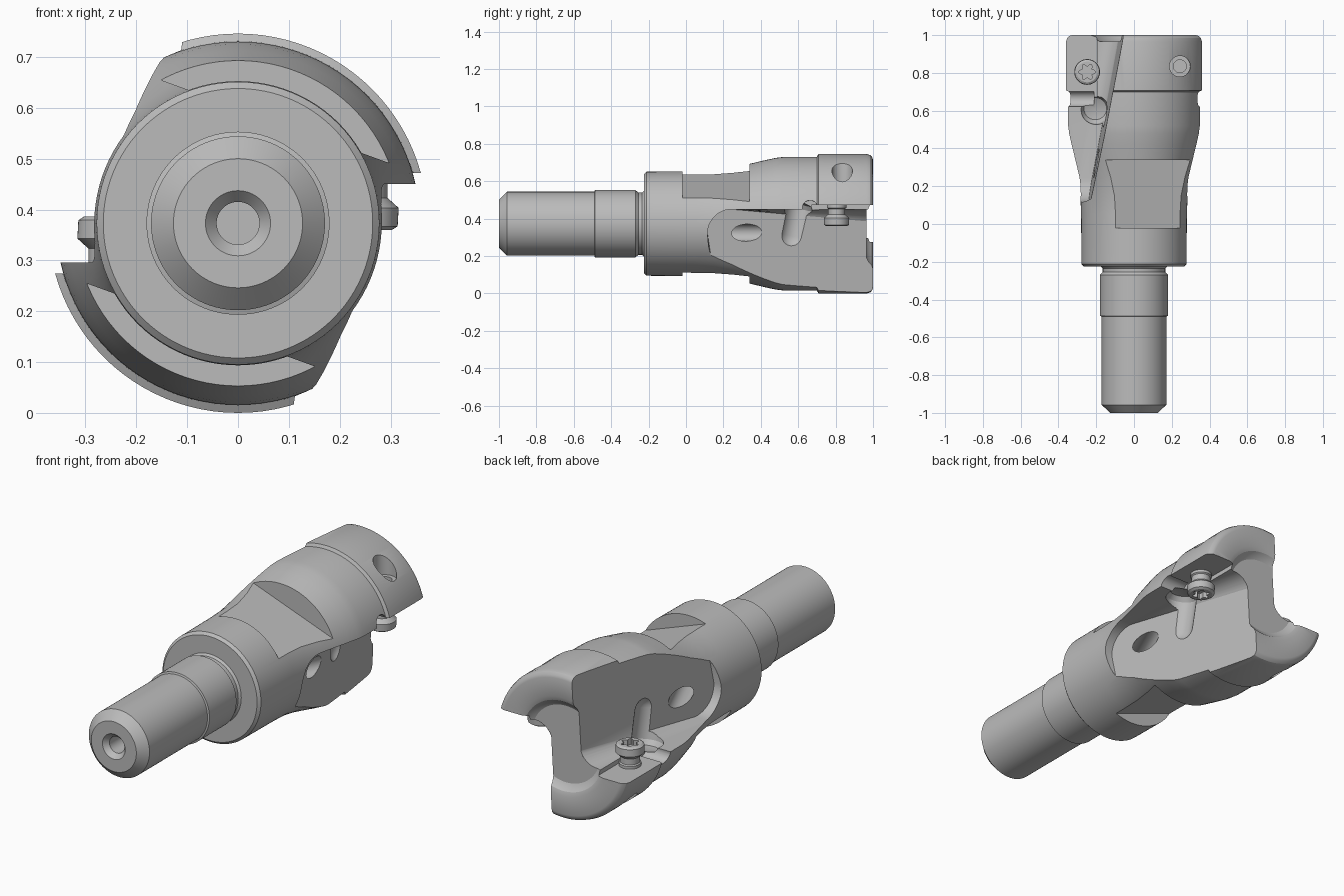
import bpy, bmesh, math
from mathutils import Matrix, Vector

if "Cube" in bpy.data.objects:
    bpy.data.objects.remove(bpy.data.objects["Cube"])

AXIS_Z = 0.373          # height of the tool axis
steel = bpy.data.materials.new("steel grey")
steel.diffuse_color = (0.5, 0.5, 0.5, 1)
steel.use_nodes = True
steel.node_tree.nodes["Principled BSDF"].inputs["Base Color"].default_value = steel.diffuse_color
HALF_TURN = Matrix.Rotation(math.pi, 4, 'Y')


def make(name, bm):
    bmesh.ops.recalc_face_normals(bm, faces=bm.faces)
    me = bpy.data.meshes.new(name)
    bm.to_mesh(me)
    bm.free()
    ob = bpy.data.objects.new(name, me)
    bpy.context.collection.objects.link(ob)
    me.materials.append(steel)
    return ob


def lathe(name, profile, axis='Y', steps=96, place=Matrix()):
    """Turn (position, radius) points about an axis; ends must have radius 0."""
    bm = bmesh.new()
    along = Vector((0, 1, 0)) if axis == 'Y' else Vector((0, 0, 1))
    vs = [bm.verts.new(along * p + Vector((r, 0, 0))) for p, r in profile]
    es = [bm.edges.new(e) for e in zip(vs, vs[1:])]
    bmesh.ops.spin(bm, geom=vs + es, cent=(0, 0, 0), axis=along,
                   angle=2 * math.pi, steps=steps, use_duplicate=False)
    bmesh.ops.remove_doubles(bm, verts=bm.verts, dist=1e-5)
    bmesh.ops.transform(bm, matrix=place, verts=bm.verts)
    return make(name, bm)


def rod(name, a, b, r, steps=40):
    a, b = Vector(a), Vector(b)
    bm = bmesh.new()
    rot = (b - a).to_track_quat('Z', 'Y').to_matrix().to_4x4()
    bmesh.ops.create_cone(bm, cap_ends=True, segments=steps, radius1=r, radius2=r,
                          depth=(b - a).length,
                          matrix=Matrix.Translation((a + b) / 2) @ rot)
    return make(name, bm)


def box(name, lo, hi, turn=Matrix()):
    bm = bmesh.new()
    lo, hi = Vector(lo), Vector(hi)
    bmesh.ops.create_cube(bm, size=1, matrix=turn @ Matrix.Translation((lo + hi) / 2)
                          @ Matrix.Diagonal((*(hi - lo), 1)))
    return make(name, bm)


def cut(target, cutter):
    """Subtract the cutter, falling back to the second solver if nothing changed."""
    cutter.hide_render = True
    bpy.context.view_layer.objects.active = target
    for solver in ('MANIFOLD', 'EXACT'):
        before = len(target.data.vertices)
        mod = target.modifiers.new("cut", 'BOOLEAN')
        mod.operation, mod.solver, mod.object = 'DIFFERENCE', solver, cutter
        bpy.ops.object.modifier_apply(modifier=mod.name)
        if len(target.data.vertices) != before:
            break


def cut_both(target, cutter):
    """Cut on one side, then on the other after half a turn about the axis."""
    cut(target, cutter)
    cutter.data.transform(HALF_TURN)
    cutter.data.update()
    cut(target, cutter)
    bpy.data.objects.remove(cutter)


# Turned body: shank, neck groove, collar, flare and cutting head
body = lathe("cutter_body", [
    (-0.6, 0), (-0.6, 0.042), (-0.975, 0.042), (-1, 0.064), (-1, 0.127),
    (-0.957, 0.171), (-0.49, 0.171), (-0.487, 0.18), (-0.27, 0.18), (-0.255, 0.166),
    (-0.235, 0.166), (-0.225, 0.176), (-0.225, 0.265), (-0.212, 0.278),
    (0.05, 0.28), (0.15, 0.284), (0.25, 0.299), (0.34, 0.32), (0.42, 0.339),
    (0.48, 0.352), (0.52, 0.357), (0.70, 0.358), (0.708, 0.373), (0.965, 0.373),
    (0.985, 0.367), (0.996, 0.355), (1, 0.342), (1, 0.25), (0.992, 0.228),
    (0.975, 0.213), (0.965, 0.195), (0.965, 0)])


# Chip flutes: rounded end, sloping floor, wide fillet towards the web
def floor_x(y, z):
    return 0.055 + 0.185 * (1 - y) + 0.06 * (0.366 + z)


R, TOP, END = 0.13, 0.077, 0.115
outline = [(1.2, -0.6), (1.2, TOP)]
outline += [(END + R - R * math.sin(t), TOP - R + R * math.cos(t))
            for t in [math.pi / 2 * i / 12 for i in range(13)]]
outline += [(END, -0.6)]
bm = bmesh.new()
inner = [bm.verts.new((floor_x(y, z), y, z)) for y, z in outline]
outer = [bm.verts.new((0.8, y, z)) for y, z in outline]
n = len(outline)
bm.faces.new(inner)
bm.faces.new(outer[::-1])
for i in range(n):
    j = (i + 1) % n
    bm.faces.new((inner[j], inner[i], outer[i], outer[j]))
rim = [bm.edges.get((inner[i], inner[i + 1])) for i in range(1, n - 1)]
bmesh.ops.bevel(bm, geom=rim, offset=0.085, segments=8, profile=0.5, affect='EDGES')
cut_both(body, make("flute_cutter", bm))

# Insert pockets with their relief notches and screwdriver grooves
cut_both(body, box("pocket_cutter", (0.197, 0.672, -0.043), (0.6, 1.2, 0.099)))
cut_both(body, rod("relief_cutter", (0.213, 0.663, 0.083), (0.61, 0.663, 0.087), 0.041, 31))
groove = [(-0.1 - 0.075 * math.cos(t), 0.075 * math.sin(t))
          for t in [math.pi / 2 * i / 8 for i in range(9)]]
lean = Matrix.Translation((0.205, 0.595, 0.03)) @ Matrix.Rotation(math.radians(-12), 4, 'X')
cut_both(body, lathe("groove_cutter", groove + [(0.05, 0.075), (0.075, 0.06), (0.09, 0)],
                     'Z', 40, lean))

# Wrench flats
cut_both(body, box("flat_cutter", (-0.5, -0.02, 0.213), (0.5, 0.34, 0.6),
                   Matrix.Rotation(math.radians(20), 4, 'Y')))

# Coolant holes opening in the flutes
cut_both(body, rod("coolant_cutter", (0.1, 0.1, -0.048), (0.32, 0.6, -0.048), 0.046))

# Stepped screw holes through the head
cut_both(body, lathe("screw_hole_cutter", [(0.16, 0), (0.16, 0.034), (0.215, 0.034),
                                           (0.215, 0.055), (0.6, 0.055), (0.6, 0)],
                     'Z', 40, Matrix.Translation((0.243, 0.835, 0))))

# Clamping screws with a six-lobed socket
screw = lathe("clamp_screw", [
    (-0.013, 0), (-0.013, 0.055), (-0.006, 0.066), (0.03, 0.068), (0.05, 0.046),
    (0.08, 0.046), (0.085, 0.052), (0.13, 0.052), (0.13, 0)],
    'Z', 48, Matrix.Translation((0.248, 0.805, 0)))
bm = bmesh.new()
star = []
for i in range(48):
    a = 2 * math.pi * i / 48
    r = 0.036 + 0.008 * math.cos(6 * a)
    star.append(bm.verts.new((0.248 + r * math.cos(a), 0.805 + r * math.sin(a), -0.05)))
face = bm.faces.new(star)
ext = bmesh.ops.extrude_face_region(bm, geom=[face])["geom"]
bmesh.ops.translate(bm, vec=(0, 0, 0.067),
                    verts=[v for v in ext if isinstance(v, bmesh.types.BMVert)])
if face.is_valid and len(bm.faces) < 50:
    bm.faces.new(star[::-1])
socket = make("socket_cutter", bm)
cut(screw, socket)
bpy.data.objects.remove(socket)
screw2 = bpy.data.objects.new("clamp_screw_opposite", screw.data.copy())
bpy.context.collection.objects.link(screw2)
screw2.data.transform(HALF_TURN)

# Lift to standing height and shade
for ob in (body, screw, screw2):
    ob.data.transform(Matrix.Translation((0, 0, AXIS_Z)))
    bpy.ops.object.select_all(action='DESELECT')
    ob.select_set(True)
    bpy.context.view_layer.objects.active = ob
    bpy.ops.object.shade_smooth_by_angle(angle=math.radians(28))
